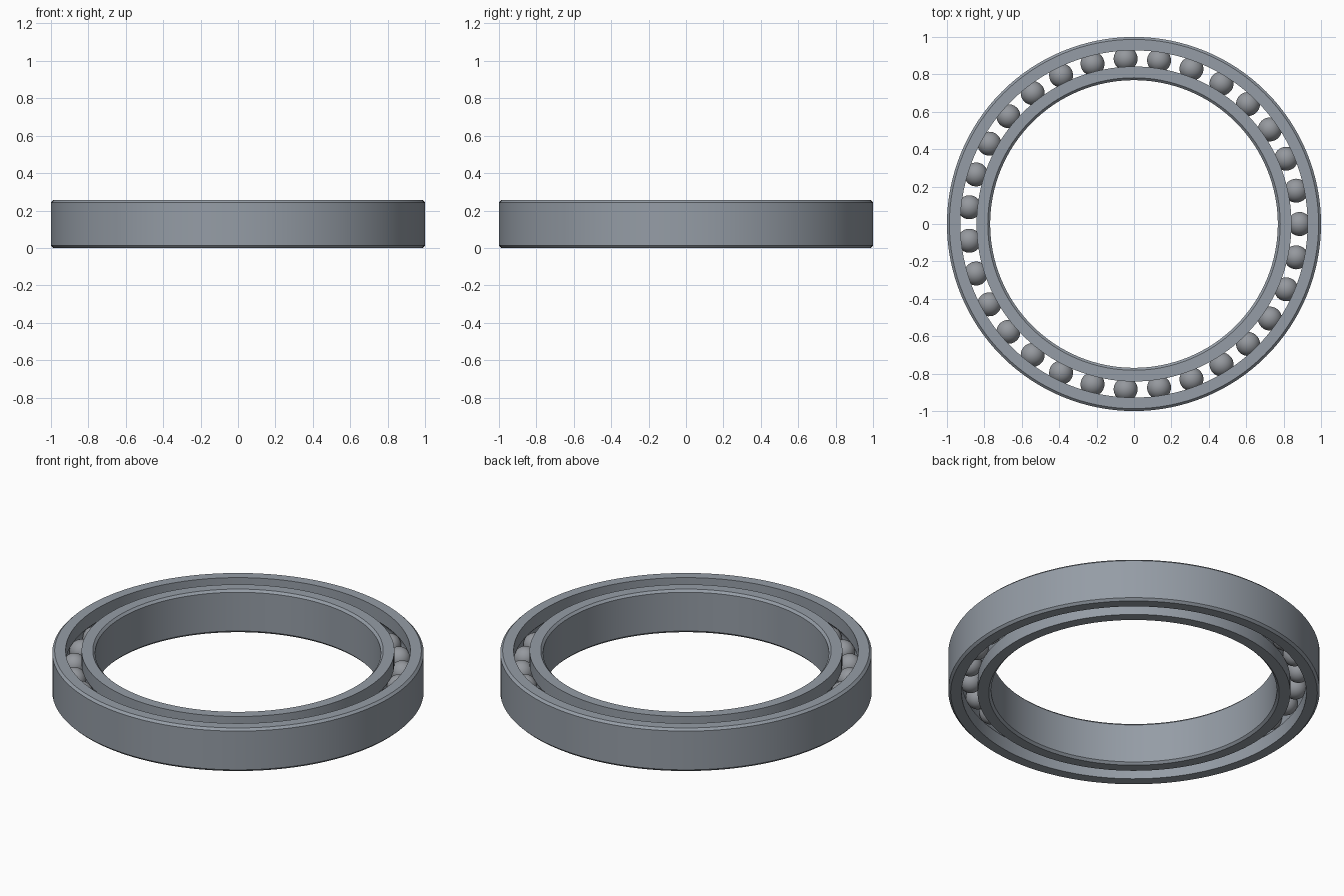
import bpy, bmesh
from math import sin, cos, pi, tau, asin, radians

if "Cube" in bpy.data.objects:
    bpy.data.objects.remove(bpy.data.objects["Cube"], do_unlink=True)

HEIGHT = 0.256
MID = HEIGHT / 2
OUTER, BORE = 1.0, 0.769
PITCH = 0.885          # radius of the circle of ball centres
GAP = 0.043            # half the gap between the rings
BALL, GROOVE = 0.064, 0.065
CHAMFER = 0.013
BALLS, SEGMENTS, ARC_STEPS = 31, 128, 10


def material(name, colour):
    mat = bpy.data.materials.new(name)
    mat.use_nodes = True
    mat.diffuse_color = colour
    mat.node_tree.nodes["Principled BSDF"].inputs["Base Color"].default_value = colour
    return mat


def finish(name, bm, mat):
    bmesh.ops.recalc_face_normals(bm, faces=bm.faces)
    mesh = bpy.data.meshes.new(name)
    bm.to_mesh(mesh)
    bm.free()
    mesh.materials.append(mat)
    obj = bpy.data.objects.new(name, mesh)
    bpy.context.collection.objects.link(obj)
    bpy.ops.object.select_all(action="DESELECT")
    bpy.context.view_layer.objects.active = obj
    obj.select_set(True)
    bpy.ops.object.shade_smooth_by_angle(angle=radians(25))
    return obj


def race(name, wall, side, mat):
    """Lathe a ring with chamfered wall and a ball groove facing the pitch circle."""
    shoulder = PITCH + side * GAP
    half = asin((GROOVE ** 2 - GAP ** 2) ** 0.5 / GROOVE)
    groove = []
    for i in range(ARC_STEPS + 1):
        a = -half + 2 * half * i / ARC_STEPS
        groove.append((PITCH + side * GROOVE * cos(a), MID + GROOVE * sin(a)))
    profile = [(shoulder, 0)] + groove + [
        (shoulder, HEIGHT),
        (wall - side * CHAMFER, HEIGHT), (wall, HEIGHT - CHAMFER),
        (wall, CHAMFER), (wall - side * CHAMFER, 0)]
    bm = bmesh.new()
    loops = []
    for s in range(SEGMENTS):
        a = tau * s / SEGMENTS
        loops.append([bm.verts.new((r * cos(a), r * sin(a), z)) for r, z in profile])
    n = len(profile)
    for s in range(SEGMENTS):
        here, there = loops[s], loops[(s + 1) % SEGMENTS]
        for i in range(n):
            j = (i + 1) % n
            bm.faces.new((here[i], there[i], there[j], here[j]))
    return finish(name, bm, mat)


steel = material("steel grey", (0.30, 0.335, 0.38, 1))
ball_steel = material("ball grey", (0.30, 0.315, 0.34, 1))

# Outer and inner rings
race("outer_ring", OUTER, 1, steel)
race("inner_ring", BORE, -1, steel)

# Balls, sharing one mesh
bm = bmesh.new()
bmesh.ops.create_uvsphere(bm, u_segments=32, v_segments=20, radius=BALL)
first = finish("ball_1", bm, ball_steel)
for i in range(BALLS):
    ball = first
    if i:
        ball = bpy.data.objects.new(f"ball_{i + 1}", first.data)
        bpy.context.collection.objects.link(ball)
    a = tau * i / BALLS
    ball.location = (PITCH * cos(a), PITCH * sin(a), MID)
    ball.rotation_euler.z = a
